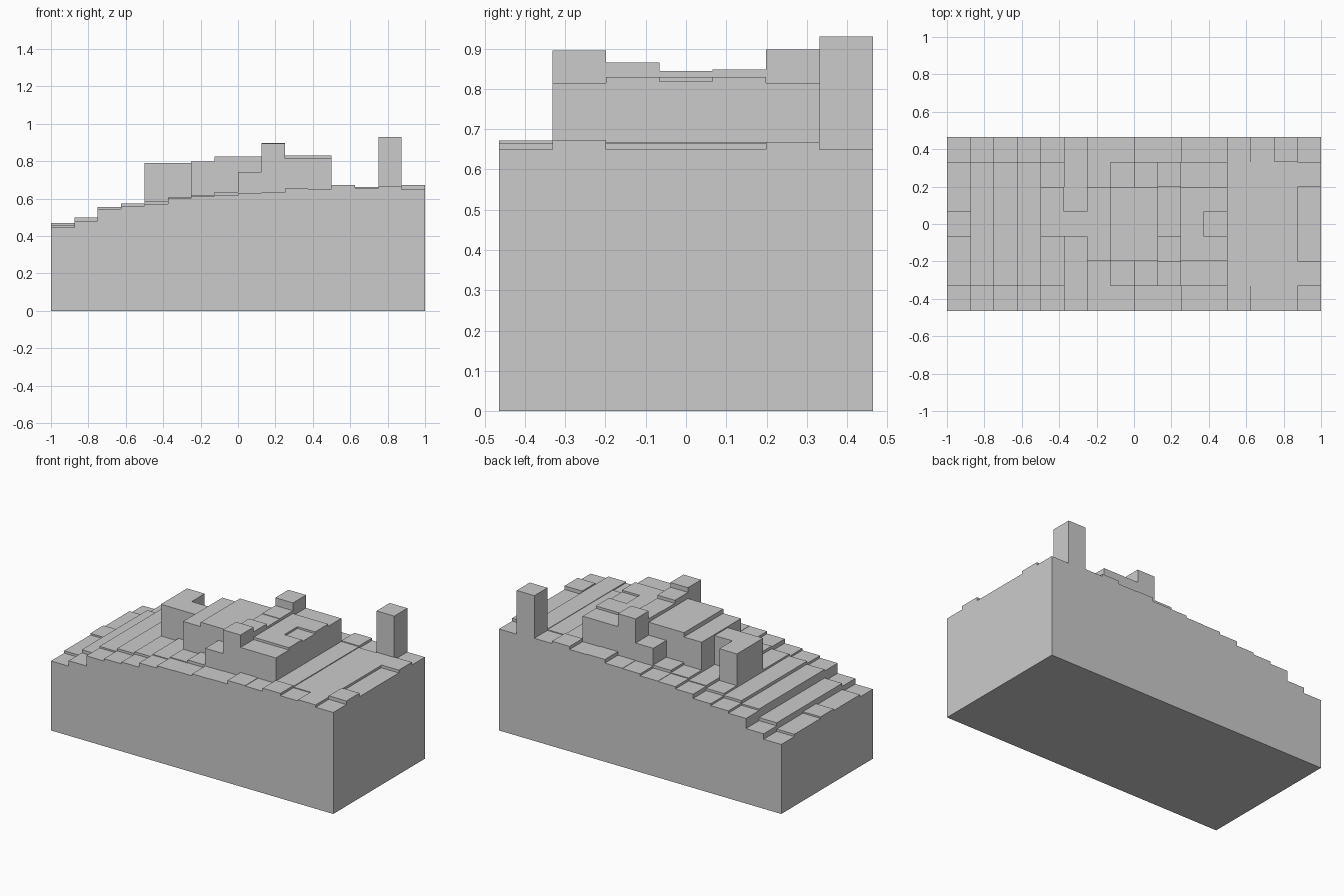
import bpy, bmesh

if "Cube" in bpy.data.objects:
    bpy.data.objects.remove(bpy.data.objects["Cube"])

NX, NY = 16, 7
DX, Y0 = 0.125, -0.464
DY = -2 * Y0 / NY

# gently rising base profile along x: edge rows, and crown added to inner rows
edge = [.445, .48, .545, .56, .572, .60, .615, .617, .63, .632, .655, .652, .672, .657, .665, .65]
crown = [.015, .02, .01, .015, .015, .005, .005, .018, .01, .01, .0, .005, -.005, .005, .0, .0]
H = [[edge[i] + (crown[i] if 0 < j < NY - 1 else 0) for j in range(NY)] for i in range(NX)]
H[0][3] = .47
H[15][1], H[15][5] = .673, .668


def raise_cells(cols, rows, z):
    for i in cols:
        for j in rows:
            H[i][j] = z


# raised plateau
raise_cells([4], [3, 4], .79)
raise_cells([5], [3], .79)
raise_cells([6], range(2, 5), .798)
raise_cells([7, 8], range(2, 5), .826)
raise_cells([10, 11], range(2, 5), .83)
H[11][3] = .818
for j, z in zip(range(1, 6), (.895, .865, .845, .848, .898)):
    H[9][j] = z
# side shoulders of the plateau
raise_cells([8], [1, 5], .743)
raise_cells([10, 11], [1, 5], .815)
# tall post at the back
H[14][6] = .93

bm = bmesh.new()


def quad(*pts):
    bm.faces.new([bm.verts.new(p) for p in pts])


def height(i, j):
    return H[i][j] if 0 <= i < NX and 0 <= j < NY else 0.0


# stepped tops and the vertical walls between neighbouring cells
for i in range(NX):
    for j in range(NY):
        x0, x1 = -1 + i * DX, -1 + (i + 1) * DX
        y0, y1 = Y0 + j * DY, Y0 + (j + 1) * DY
        z = H[i][j]
        quad((x0, y0, z), (x1, y0, z), (x1, y1, z), (x0, y1, z))
        for di, dj, a, b in ((0, -1, (x0, y0), (x1, y0)), (1, 0, (x1, y0), (x1, y1)),
                             (0, 1, (x1, y1), (x0, y1)), (-1, 0, (x0, y1), (x0, y0))):
            low = height(i + di, j + dj)
            if low < z - 1e-5:
                quad((*a, low), (*b, low), (*b, z), (*a, z))

# flat underside
quad((-1, Y0, 0), (-1, -Y0, 0), (1, -Y0, 0), (1, Y0, 0))
bmesh.ops.remove_doubles(bm, verts=bm.verts, dist=1e-5)

mesh = bpy.data.meshes.new("stepped_block")
bm.to_mesh(mesh)
bm.free()
bpy.context.collection.objects.link(bpy.data.objects.new("stepped_block", mesh))
